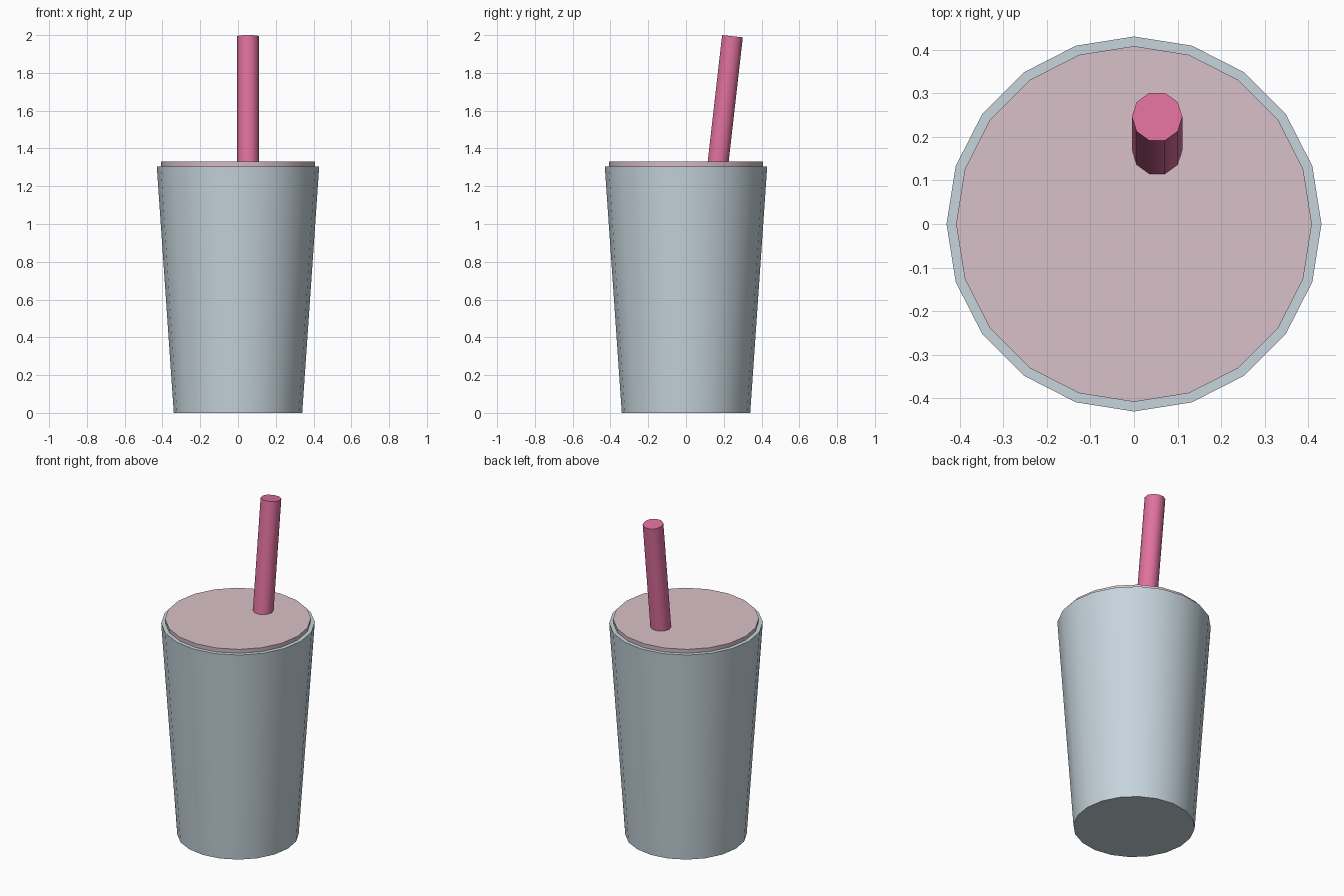
import bpy
import bmesh
from math import sin, cos, pi, radians
from mathutils import Matrix, Vector

cube = bpy.data.objects.get("Cube")
if cube:
    bpy.data.objects.remove(cube, do_unlink=True)


def material(name, rgb):
    mat = bpy.data.materials.new(name)
    mat.use_nodes = True
    color = (*rgb, 1)
    mat.diffuse_color = color
    mat.node_tree.nodes["Principled BSDF"].inputs["Base Color"].default_value = color
    return mat


def lathe(name, profile, sides, mat, transform=Matrix()):
    """Turn a (radius, height) profile around z and cap both ends."""
    bm = bmesh.new()
    rings = []
    for r, z in profile:
        rings.append([bm.verts.new((r * cos(2 * pi * i / sides), r * sin(2 * pi * i / sides), z))
                      for i in range(sides)])
    for low, high in zip(rings, rings[1:]):
        for i in range(sides):
            j = (i + 1) % sides
            bm.faces.new((low[i], low[j], high[j], high[i]))
    bm.faces.new(rings[0][::-1])
    bm.faces.new(rings[-1])
    bm.transform(transform)
    bmesh.ops.recalc_face_normals(bm, faces=bm.faces)
    mesh = bpy.data.meshes.new(name)
    bm.to_mesh(mesh)
    bm.free()
    mesh.materials.append(mat)
    obj = bpy.data.objects.new(name, mesh)
    bpy.context.collection.objects.link(obj)
    bpy.ops.object.select_all(action="DESELECT")
    obj.select_set(True)
    bpy.context.view_layer.objects.active = obj
    bpy.ops.object.shade_smooth_by_angle(angle=radians(40))
    return obj


glass = material("pale blue grey", (0.565, 0.658, 0.716))
drink_pink = material("dusty pink", (0.694, 0.533, 0.578))
straw_pink = material("bright pink", (0.75, 0.165, 0.342))

# Tapered cup: outer wall, rim, inner wall and floor
lathe("cup", [(0.34, 0), (0.43, 1.305), (0.40, 1.305), (0.315, 0.03)], 20, glass)

# Drink filling the cup and standing just above the rim
lathe("drink", [(0.32, 0.02), (0.408, 1.33)], 20, drink_pink)

# Straw leaning backwards, its axis running down from the centre of its top
lean = Matrix.Translation(Vector((0.053, 0.246, 1.994))) @ Matrix.Rotation(radians(-6.5), 4, "X")
lathe("straw", [(0.058, -1.3), (0.058, 0)], 10, straw_pink, lean)
